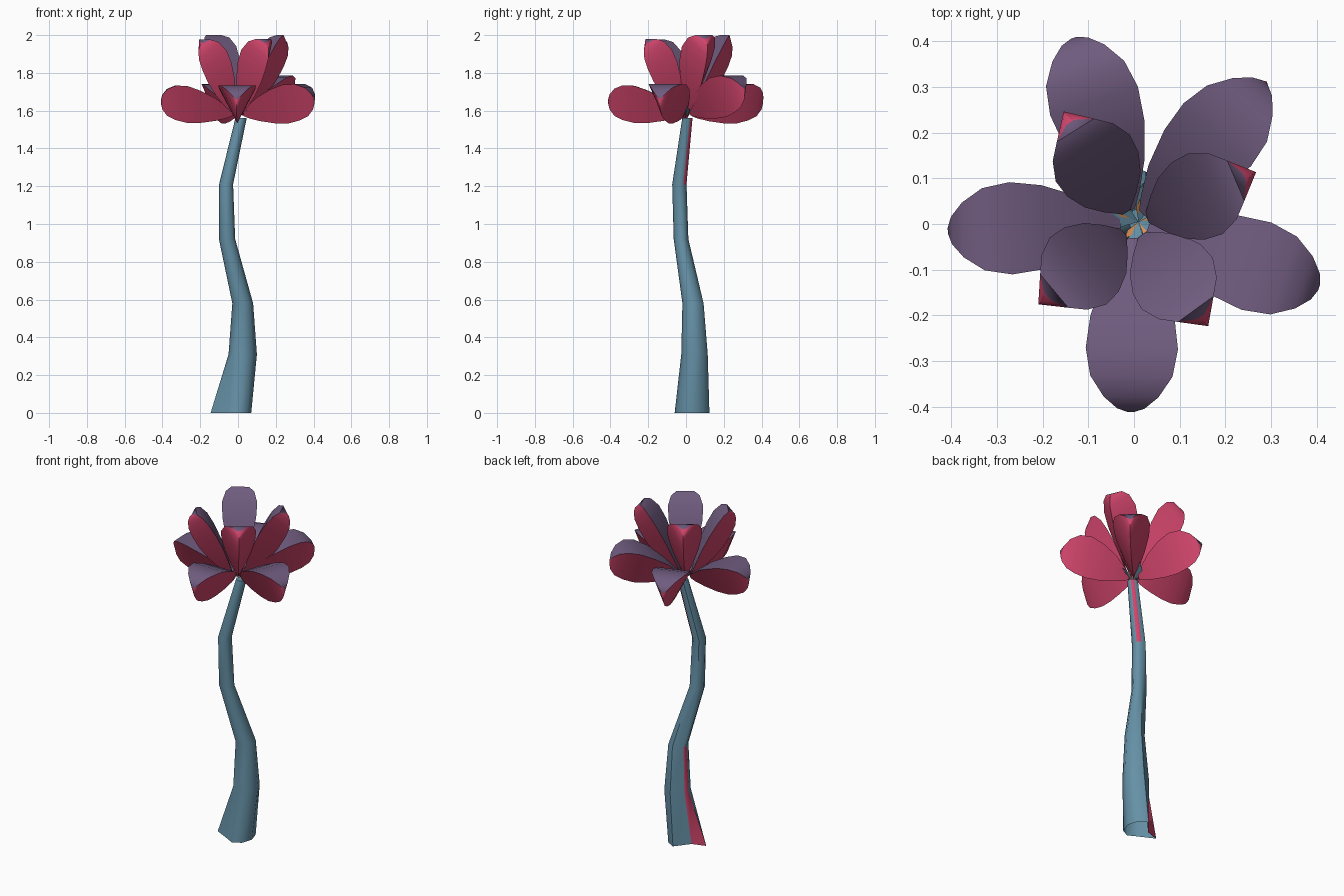
import bpy, bmesh, math
from mathutils import Vector

if "Cube" in bpy.data.objects:
    bpy.data.objects.remove(bpy.data.objects["Cube"])


def material(name, rgb):
    m = bpy.data.materials.new(name)
    m.diffuse_color = (*rgb, 1)
    m.use_nodes = True
    m.node_tree.nodes["Principled BSDF"].inputs["Base Color"].default_value = m.diffuse_color
    return m


RED = material("petal_red", (0.64, 0.06, 0.15))
PURPLE = material("petal_purple", (0.16, 0.105, 0.21))
TEAL = material("stem_teal", (0.13, 0.28, 0.38))
ORANGE = material("stamen_orange", (0.70, 0.28, 0.10))


def make(name, bm, mats, angle=40):
    me = bpy.data.meshes.new(name)
    bm.to_mesh(me)
    bm.free()
    ob = bpy.data.objects.new(name, me)
    bpy.context.collection.objects.link(ob)
    for m in mats:
        me.materials.append(m)
    bpy.context.view_layer.objects.active = ob
    ob.select_set(True)
    bpy.ops.object.shade_smooth_by_angle(angle=math.radians(angle))
    ob.select_set(False)
    return ob


# Stem: bent tapering tube, rings are (z, x centre, y centre, x radius, y radius)
RINGS = [(0, 0.0, 0.032, 0.07, 0.092), (0.31, 0.025, 0.045, 0.075, 0.07),
         (0.58, 0.025, 0.037, 0.055, 0.056), (0.92, -0.058, -0.025, 0.043, 0.04),
         (1.21, -0.063, -0.034, 0.037, 0.039), (1.56, 0.016, 0.008, 0.03, 0.028)]
LOW = (0, 45, 90, 155, 180, 225, 270, 315)      # corner angles, lower rings
HIGH = (0, 30, 70, 125, 180, 225, 270, 315)     # corner angles, upper rings
SIDES = 8
bm = bmesh.new()
rings = []
for z, cx, cy, rx, ry in RINGS:
    angles = [math.radians(a) for a in (LOW if z < 0.8 else HIGH)]
    rings.append([bm.verts.new((cx + rx * math.cos(a), cy + ry * math.sin(a), z))
                  for a in angles])
rings[0][4].co = (-0.145, 0.015, 0)      # flared seam at the foot
rings[0][3].co = (-0.065, 0.04, 0)
for i in range(len(rings) - 1):
    for k in range(SIDES):
        n = (k + 1) % SIDES
        f = bm.faces.new((rings[i][k], rings[i][n], rings[i + 1][n], rings[i + 1][k]))
        # red lining shows low on the left seam and high on the back
        if (k == 3 and i < 2) or (k == 1 and i == 4):
            f.material_index = 1
bm.faces.new(rings[-1])
make("stem", bm, [TEAL, RED], 50)

# Petal sections: top radius, top height, keel radius, keel height, half width
OUTER = [(0.03, 0.02, 0.03, -0.008, 0.012), (0.06, 0.04, 0.06, -0.02, 0.033),
         (0.12, 0.085, 0.12, -0.034, 0.065), (0.20, 0.125, 0.20, -0.045, 0.092),
         (0.27, 0.15, 0.27, -0.045, 0.101), (0.33, 0.153, 0.33, -0.03, 0.09),
         (0.375, 0.135, 0.375, -0.008, 0.06), (0.40, 0.105, 0.40, 0.025, 0.03),
         (0.408, 0.08, 0.408, 0.055, 0.006)]
INNER = [(0.03, 0.02, 0.03, 0.0, 0.01), (0.055, 0.10, 0.09, 0.04, 0.042),
         (0.085, 0.19, 0.155, 0.10, 0.072), (0.125, 0.28, 0.215, 0.175, 0.092),
         (0.165, 0.35, 0.255, 0.245, 0.096), (0.205, 0.395, 0.278, 0.30, 0.078),
         (0.235, 0.408, 0.282, 0.345, 0.048), (0.255, 0.39, 0.275, 0.37, 0.01)]
BASE = Vector((0, 0, 1.58))


def petal(name, profile, heading, tilt, scale):
    a, t = math.radians(heading), math.radians(tilt)
    out, side = Vector((math.cos(a), math.sin(a), 0)), Vector((-math.sin(a), math.cos(a), 0))

    def pt(bm, r, h, w):
        rr = scale * (r * math.cos(t) - h * math.sin(t))
        hh = scale * (r * math.sin(t) + h * math.cos(t))
        return bm.verts.new(BASE + out * rr + side * w + Vector((0, 0, hh)))

    bm = bmesh.new()
    rows = [(pt(bm, r, h, w), pt(bm, kr, kh, 0), pt(bm, r, h, -w))
            for r, h, kr, kh, w in profile]
    for p, q in zip(rows, rows[1:]):
        for i in range(3):               # two red flanks, one purple top
            j = (i + 1) % 3
            f = bm.faces.new((p[i], q[i], q[j], p[j]))
            f.material_index = 1 if i == 2 else 0
    bm.faces.new(rows[0])
    bm.faces.new(rows[-1])
    bmesh.ops.recalc_face_normals(bm, faces=bm.faces)
    make(name, bm, [RED, PURPLE])


# Five low outer petals: heading, tilt, scale
for i, (h, t, s) in enumerate(((108, 0, 1.05), (47, 7, 1.07), (-19, 0, 1.05),
                               (-91, 0, 1.01), (182, 0, 1.0))):
    petal(f"outer_petal_{i + 1}", OUTER, h, t, s)
# Four upright inner petals
for i, (h, s) in enumerate(((122, 1.03), (23, 1.03), (220, 0.97), (-54, 0.98))):
    petal(f"inner_petal_{i + 1}", INNER, h, 0, s)


# Small pointed leaves at the flower's heart
def leaf(name, heading, length, rise, width, mat, z0):
    a = math.radians(heading)
    out, side = Vector((math.cos(a), math.sin(a), 0)), Vector((-math.sin(a), math.cos(a), 0))
    up = Vector((0, 0, 1))
    b = Vector((0.01, 0.005, z0))
    mid = b + out * length * 0.6 + up * rise * 0.5
    bm = bmesh.new()
    v = [bm.verts.new(p) for p in (b, mid - side * width, b + out * length + up * rise,
                                   mid + side * width)]
    bm.faces.new(v)
    make(name, bm, [mat])


for i, h in enumerate((-10, 72, 150, 172, 262, 332)):
    leaf(f"sepal_{i + 1}", h, 0.10, 0.06, 0.028, TEAL, 1.575)
for i in range(5):
    leaf(f"stamen_{i + 1}", 15 + i * 72, 0.05, 0.035, 0.007, ORANGE, 1.572)
